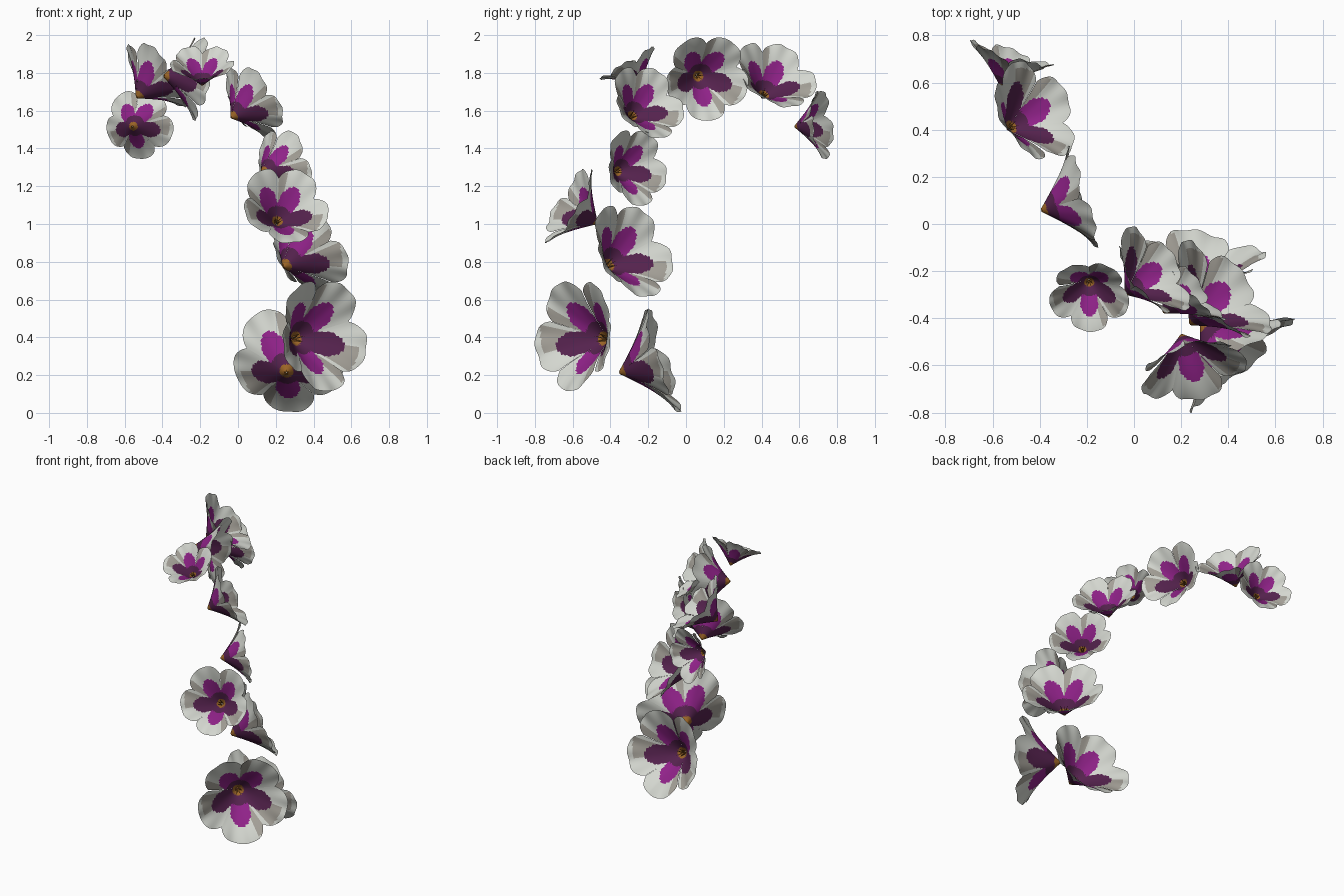
import bpy, bmesh, math
from mathutils import Vector

if "Cube" in bpy.data.objects:
    bpy.data.objects.remove(bpy.data.objects["Cube"])

# --- Materials ---
def mat(name, c):
    m = bpy.data.materials.new(name)
    m.diffuse_color = (*c, 1)
    m.use_nodes = True
    m.node_tree.nodes["Principled BSDF"].inputs["Base Color"].default_value = m.diffuse_color
    return m

MATS = [mat("petal_white", (0.66, 0.68, 0.63)),
        mat("petal_beige", (0.37, 0.35, 0.31)),
        mat("dark_purple", (0.09, 0.016, 0.075)),
        mat("magenta", (0.28, 0.016, 0.25)),
        mat("orange_heart", (0.33, 0.13, 0.02))]
WHITE, BEIGE, DARK, MAGENTA, ORANGE = range(5)

# --- Flowers of the arch: base point, facing direction, rim radius ---
FLOWERS = [
    ((0.28, -0.41, 0.39), (0.68, -0.72, 0.10), 0.29),
    ((0.255, -0.36, 0.21), (0.05, 0.93, 0.30), 0.285),
    ((0.235, -0.43, 0.77), (0.62, 0.65, 0.40), 0.26),
    ((0.20, -0.465, 1.00), (0.25, -0.80, 0.50), 0.225),
    ((0.12, -0.38, 1.275), (0.68, 0.65, 0.15), 0.20),
    ((-0.04, -0.30, 1.56), (0.65, 0.52, 0.45), 0.21),
    ((-0.19, -0.235, 1.73), (0.0, -0.50, 0.86), 0.165),
    ((-0.40, 0.055, 1.785), (0.95, 0.30, -0.05), 0.22),
    ((-0.54, 0.40, 1.665), (0.62, 0.40, 0.65), 0.22),
    ((-0.56, 0.57, 1.515), (0.25, 0.95, 0.10), 0.18),
]
NS, NU, PETALS = 28, 20, 5


def reach(u):
    """Petal outline: how far the petal extends across its width."""
    return 1 - 0.22 * abs(u) ** 3.2


def petal_colour(k, t, u):
    """Painted markings: orange heart, purple tongue, beige flush, white rim."""
    tongue = 0.69 - 0.36 * u * u
    vivid = k in (0, 2, 3)
    if t < 0.13:
        return ORANGE
    if t < tongue:
        return MAGENTA if vivid and t > 0.3 else DARK
    if t < 0.9 and (u > 0.55 if vivid else -0.8 < u < 0.1):
        return BEIGE
    return WHITE


def flower(i, base, direction, R):
    d = Vector(direction).normalized()
    e1 = Vector((0, 0, -1))
    e1 = (e1 - d * e1.dot(d)).normalized()
    e2 = d.cross(e1)
    B = Vector(base)
    h = 0.88 * R
    bm = bmesh.new()

    # five broad round petals flaring from the heart
    for k in range(PETALS):
        phi = k * math.tau / PETALS
        grid = []
        for a in range(NS + 1):
            s = 0.03 + 0.97 * a / NS
            row = []
            for b in range(NU + 1):
                u = 2 * b / NU - 1
                t = s * reach(u)
                ang = phi + 0.63 * u
                r = R * t * (1.0 + 0.04 * t)
                z = h * (1.22 * t - 0.22 * t ** 3)        # cup with curled lip
                z += R * 0.05 * t * t * math.sin(2.2 * u + k)   # petal overlap
                z += R * 0.025 * t ** 4 * math.cos(9 * u + 2 * k)  # wavy rim
                row.append(bm.verts.new(
                    B + (e1 * math.cos(ang) + e2 * math.sin(ang)) * r + d * z))
            grid.append(row)
        for a in range(NS):
            for b in range(NU):
                f = bm.faces.new((grid[a][b], grid[a + 1][b],
                                  grid[a + 1][b + 1], grid[a][b + 1]))
                u = (2 * b + 1) / NU - 1
                t = (0.03 + 0.97 * (a + 0.5) / NS) * reach(u)
                f.material_index = petal_colour(k, t, u)
                f.smooth = True

    # short stamens in the heart
    for k in range(PETALS):
        ang = (k + 0.5) * math.tau / PETALS
        out = e1 * math.cos(ang) + e2 * math.sin(ang)
        side = d.cross(out)
        w = 0.025 * R
        foot = B + d * 0.04 * R
        tip = bm.verts.new(B + d * 0.28 * R + out * 0.09 * R)
        ring = [bm.verts.new(foot + out * (0.02 * R + w * math.cos(q)) + side * w * math.sin(q))
                for q in (0, math.tau / 3, 2 * math.tau / 3)]
        for q in range(3):
            f = bm.faces.new((ring[q], ring[(q + 1) % 3], tip))
            f.material_index = ORANGE

    me = bpy.data.meshes.new(f"flower_{i}")
    bm.to_mesh(me)
    bm.free()
    for m in MATS:
        me.materials.append(m)
    ob = bpy.data.objects.new(f"flower_{i}", me)
    bpy.context.collection.objects.link(ob)


for i, (b, d, r) in enumerate(FLOWERS, 1):
    flower(i, b, d, r)
